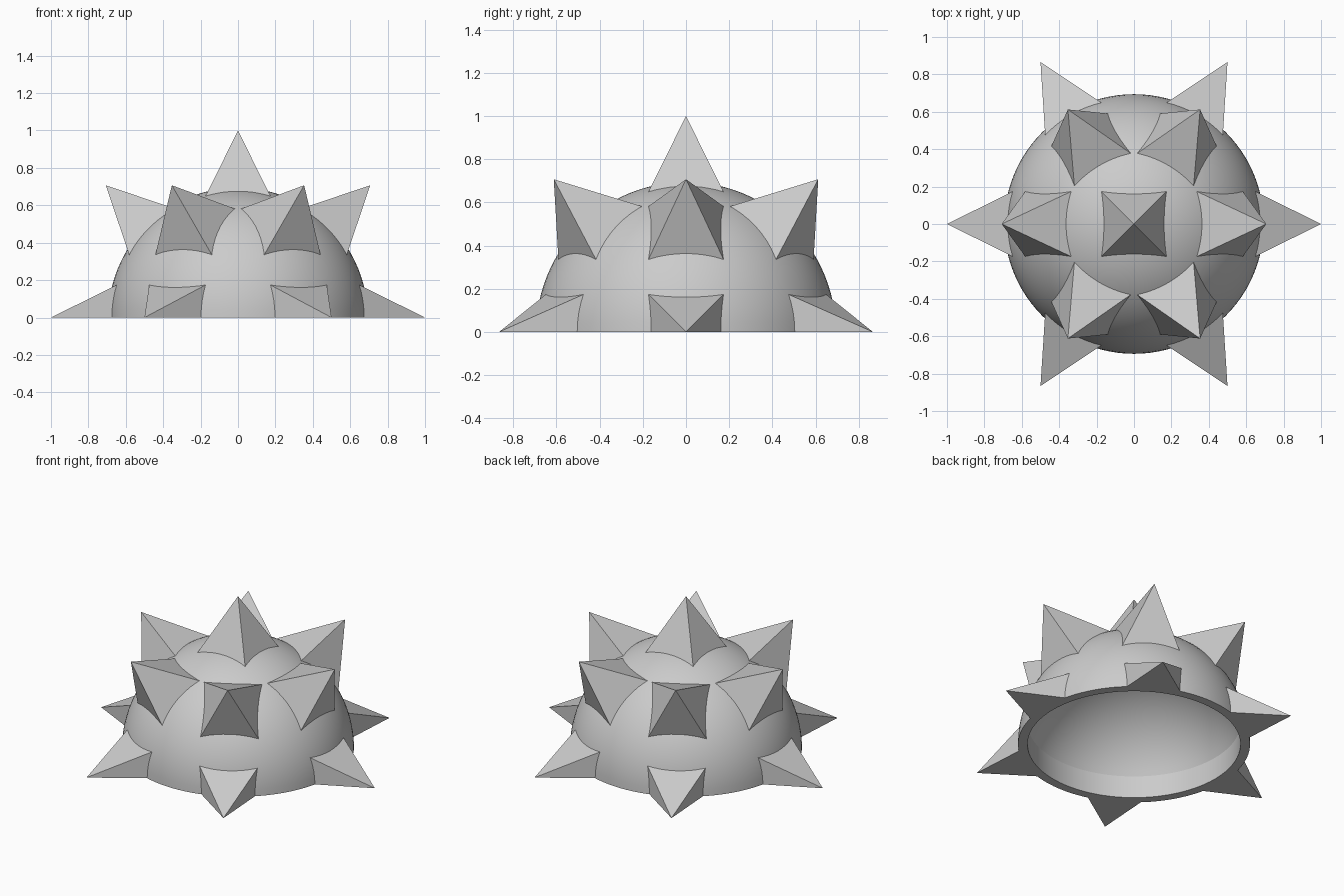
import bpy, bmesh, math
from mathutils import Matrix

cube = bpy.data.objects.get("Cube")
if cube:
    bpy.data.objects.remove(cube, do_unlink=True)

OUTER = 0.694    # dome radius
MOUTH = 0.637    # radius of the straight opening
LIP = 0.146      # height of the straight opening
DROP = 0.124     # how far the hollow's centre sits below the ground
SLOPE = 0.495    # spike half width per unit of depth
BASE = 0.64      # depth where spike corners sink into the shell

gray = bpy.data.materials.new("plain_gray")
gray.use_nodes = True
color = (0.6, 0.6, 0.6, 1)
gray.diffuse_color = color
gray.node_tree.nodes["Principled BSDF"].inputs["Base Color"].default_value = color


def add_object(name, bm):
    bmesh.ops.recalc_face_normals(bm, faces=bm.faces)
    mesh = bpy.data.meshes.new(name)
    bm.to_mesh(mesh)
    bm.free()
    mesh.materials.append(gray)
    obj = bpy.data.objects.new(name, mesh)
    bpy.context.collection.objects.link(obj)
    return obj


def arc(radius, start, height, steps):
    """Arc profile from a starting elevation up to the pole."""
    angles = [start + (math.pi / 2 - start) * i / steps for i in range(steps + 1)]
    return [(radius * math.cos(a), 0, height + radius * math.sin(a)) for a in angles]


# Hollow dome: lathe a shell profile with a straight lip and a shallow vault
def make_dome():
    rise = LIP + DROP
    vault = arc(math.hypot(MOUTH, rise), math.atan2(rise, MOUTH), -DROP, 22)
    profile = arc(OUTER, 0, 0, 24)[::-1] + [(MOUTH, 0, 0)] + vault
    bm = bmesh.new()
    verts = [bm.verts.new(p) for p in profile]
    edges = [bm.edges.new(pair) for pair in zip(verts, verts[1:])]
    bmesh.ops.spin(bm, geom=verts + edges, cent=(0, 0, 0), axis=(0, 0, 1),
                   angle=math.tau, steps=96, use_merge=True)
    bmesh.ops.remove_doubles(bm, verts=bm.verts, dist=1e-4)
    dome = add_object("dome_shell", bm)
    bpy.ops.object.select_all(action='DESELECT')
    dome.select_set(True)
    bpy.context.view_layer.objects.active = dome
    bpy.ops.object.shade_smooth_by_angle(angle=math.radians(12))


# Four-sided spike, its hidden base arched to stay inside the shell;
# ground spikes are the upper half only, with a flat underside
def make_spike(name, elevation, azimuth):
    half = SLOPE * (1 - BASE)
    low = -half if elevation else 0
    bm = bmesh.new()
    tip = bm.verts.new((1, 0, 0))
    hub = bm.verts.new((0.67, 0, (low + half) / 2))
    ring = [bm.verts.new((BASE, y, z))
            for y, z in ((-half, low), (half, low), (half, half), (-half, half))]
    for a, b in zip(ring, ring[1:] + ring[:1]):
        bm.faces.new((a, b, tip))
        bm.faces.new((b, a, hub))
    bm.transform(Matrix.Rotation(azimuth, 4, 'Z') @ Matrix.Rotation(-elevation, 4, 'Y'))
    add_object(name, bm)


make_dome()
make_spike("crown_spike", math.pi / 2, 0)
for i in range(6):
    around = i * math.tau / 6
    make_spike(f"upper_spike_{i + 1}", math.pi / 4, around)
    make_spike(f"ground_spike_{i + 1}", 0, around)
